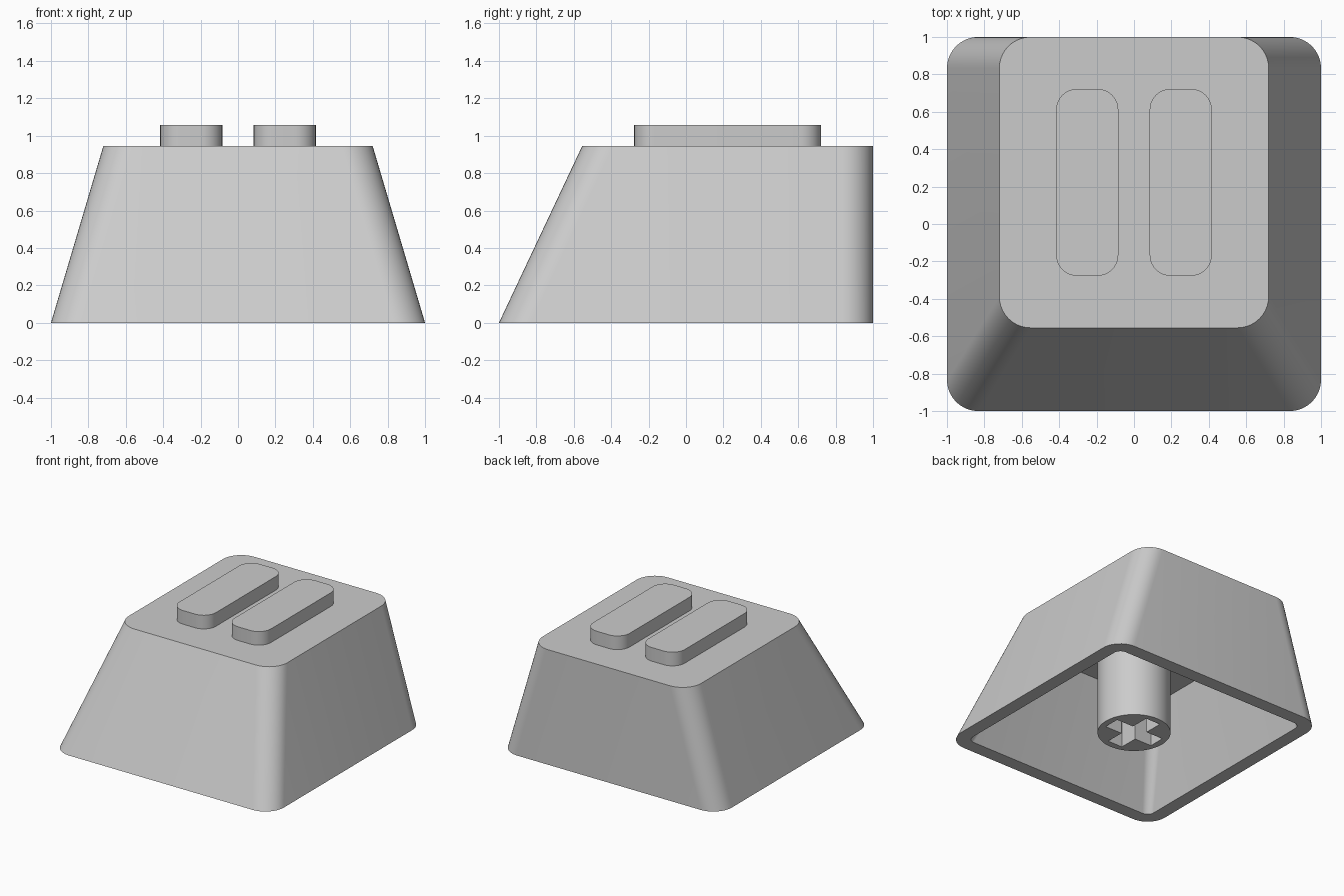
import bpy, bmesh
from math import sin, cos, pi, radians

default = bpy.data.objects.get("Cube")
if default:
    bpy.data.objects.remove(default, do_unlink=True)

# Single plastic colour
plastic = bpy.data.materials.new("light grey plastic")
plastic.use_nodes = True
GREY = (0.6, 0.6, 0.6, 1)
plastic.diffuse_color = GREY
plastic.node_tree.nodes["Principled BSDF"].inputs["Base Color"].default_value = GREY


def rounded_rect(x0, x1, y0, y1, r, z, steps=10):
    """Counter-clockwise rounded rectangle at height z."""
    corners = [(x1 - r, y1 - r), (x0 + r, y1 - r), (x0 + r, y0 + r), (x1 - r, y0 + r)]
    return [(cx + r * cos(a), cy + r * sin(a), z)
            for k, (cx, cy) in enumerate(corners)
            for a in [(k + i / steps) * pi / 2 for i in range(steps + 1)]]


def circle(r, z, n=64):
    return [(r * cos(2 * pi * i / n), r * sin(2 * pi * i / n), z) for i in range(n)]


def cross(arm, half, z):
    """Plus-shaped outline: one notched corner turned four times."""
    pts = []
    x, y = (arm, half, half), (half, half, arm)
    for k in range(4):
        c, s = round(cos(k * pi / 2)), round(sin(k * pi / 2))
        pts += [(c * a - s * b, s * a + c * b, z) for a, b in zip(x, y)]
    return pts


def loft(name, rings):
    """Closed solid through equal-sized rings, capped at both ends."""
    bm = bmesh.new()
    loops = [[bm.verts.new(p) for p in ring] for ring in rings]
    for a, b in zip(loops, loops[1:]):
        for i in range(len(a)):
            j = (i + 1) % len(a)
            bm.faces.new((a[i], a[j], b[j], b[i]))
    bm.faces.new(loops[0][::-1])
    bm.faces.new(loops[-1])
    bmesh.ops.recalc_face_normals(bm, faces=bm.faces)
    mesh = bpy.data.meshes.new(name)
    bm.to_mesh(mesh)
    bm.free()
    mesh.materials.append(plastic)
    obj = bpy.data.objects.new(name, mesh)
    bpy.context.collection.objects.link(obj)
    return obj


def smooth(obj):
    bpy.ops.object.select_all(action='DESELECT')
    obj.select_set(True)
    bpy.context.view_layer.objects.active = obj
    bpy.ops.object.shade_smooth_by_angle(angle=radians(30))


TOP, CEILING, WALL = 0.945, 0.74, 0.111
side = 0.28 / TOP * CEILING      # inward lean of the side walls at the ceiling
front = 0.445 / TOP * CEILING    # inward lean of the front wall at the ceiling
inner = 1 - WALL

# Hollow cap: ceiling, inner walls, rim, outer walls and top
shell = loft("cap_shell", [
    rounded_rect(-inner + side, inner - side, -inner + front, inner, 0.1, CEILING),
    rounded_rect(-inner, inner, -inner, inner, 0.06, 0),
    rounded_rect(-1, 1, -1, 1, 0.167, 0),
    rounded_rect(-0.72, 0.72, -0.555, 1, 0.167, TOP),
])
smooth(shell)

# Two raised bars on the top
for name, x in (("right_bar", -0.25), ("left_bar", 0.25)):
    edges = (x - 0.166, x + 0.166, -0.277, 0.722, 0.111)
    smooth(loft(name, [rounded_rect(*edges, TOP - 0.01), rounded_rect(*edges, 1.057)]))

# Mounting stem with a cross-shaped socket
stem = loft("mounting_stem", [circle(0.275, 0), circle(0.275, CEILING + 0.02)])
cutter = loft("socket_cutter", [cross(0.222, 0.067, -0.1), cross(0.222, 0.067, 0.42)])
cutter.hide_render = True
cut = stem.modifiers.new("socket", 'BOOLEAN')
cut.operation = 'DIFFERENCE'
cut.solver = 'EXACT'
cut.object = cutter
bpy.ops.object.select_all(action='DESELECT')
bpy.context.view_layer.objects.active = stem
stem.select_set(True)
bpy.ops.object.modifier_apply(modifier=cut.name)
bpy.data.objects.remove(cutter, do_unlink=True)
smooth(stem)
